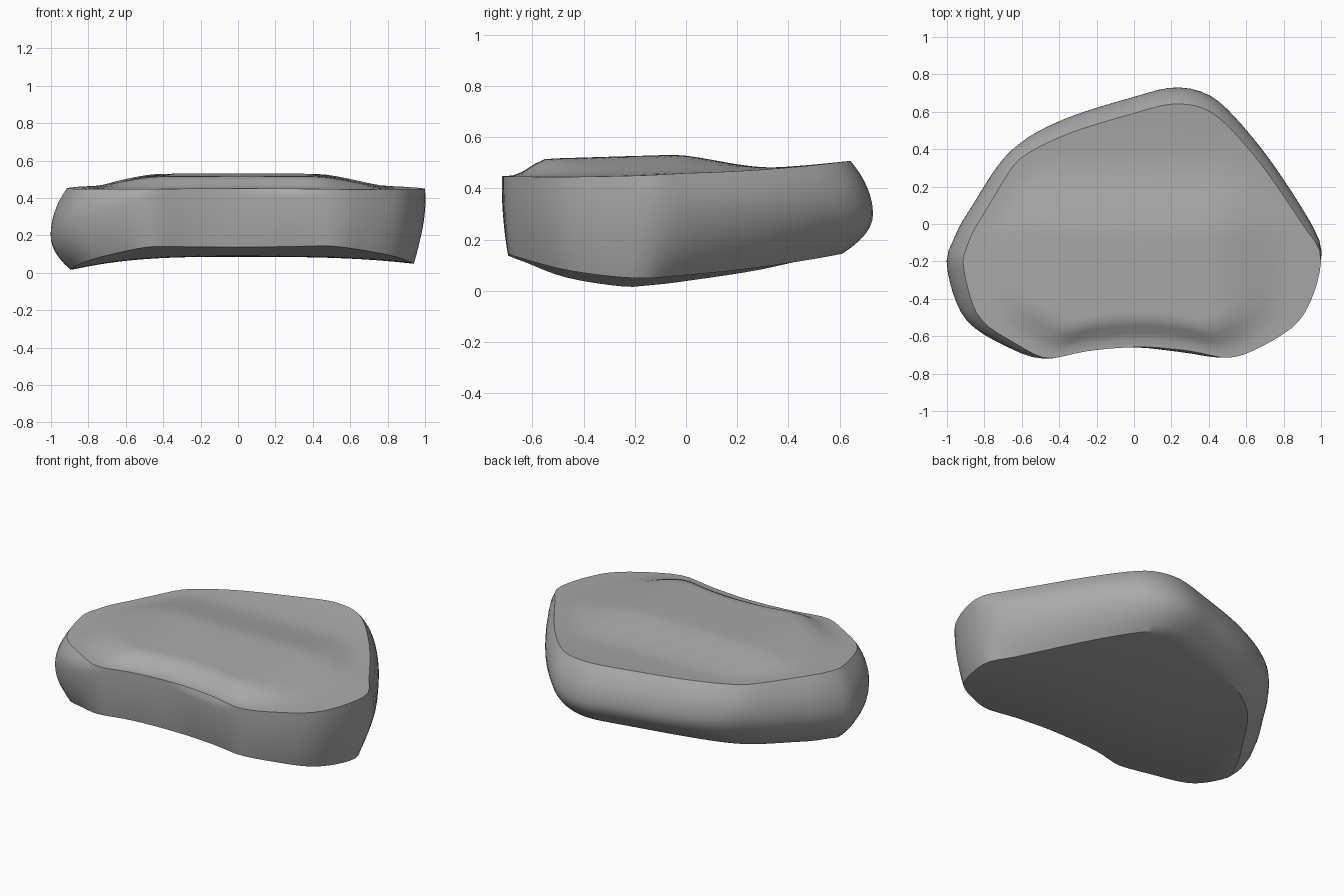
import bpy
import bmesh
from mathutils import Vector

cube = bpy.data.objects.get("Cube")
if cube:
    bpy.data.objects.remove(cube, do_unlink=True)

SEGMENTS, SIDE_RINGS, CAP_RINGS = 96, 14, 16
CENTRE = Vector((0, -.05))

# Widest outline, counter-clockwise from the left end
OUTLINE = [Vector(p) for p in (
    (1, -.2), (.97, -.04), (.75, .31), (.55, .56), (.4, .69), (.22, .73),
    (0, .68), (-.4, .55), (-.67, .38), (-.87, .09), (-.96, -.07), (-1, -.23),
    (-.9, -.51), (-.65, -.67), (-.47, -.72), (-.25, -.68), (0, -.66),
    (.25, -.685), (.47, -.715), (.62, -.685), (.85, -.55), (.95, -.4))]


def smooth(t):
    t = min(max(t, 0), 1)
    return t * t * (3 - 2 * t)


def closed_spline(points, count):
    """Sample a closed Catmull-Rom curve evenly along its length."""
    n, dense = len(points), []
    for i in range(n):
        a, b, c, d = (points[(i + k) % n] for k in (-1, 0, 1, 2))
        for k in range(20):
            t = k / 20
            dense.append((b * 2 + (c - a) * t + (a * 2 - b * 5 + c * 4 - d) * t**2
                          + (b * 3 - a - c * 3 + d) * t**3) / 2)
    lengths = [0]
    for i, p in enumerate(dense):
        lengths.append(lengths[-1] + (dense[(i + 1) % len(dense)] - p).length)
    result, j = [], 0
    for k in range(count):
        target = lengths[-1] * k / count
        while lengths[j + 1] <= target:
            j += 1
        f = (target - lengths[j]) / (lengths[j + 1] - lengths[j])
        result.append(dense[j].lerp(dense[(j + 1) % len(dense)], f))
    return result


def top_height(p, s):
    """Rim height plus the raised plateau near the front."""
    x, y = p
    base = .47 + .09 * max(y, 0)**2 - .03 * max(-y, 0) - .015 * abs(x)**3
    plateau = smooth((.95 - s) / .22) * smooth((.37 - y) / .45) * smooth((.85 - abs(x)) / .45)
    return base + .062 * plateau


def bottom_height(p):
    """Underside saddle: low at both ends, high at front and back."""
    x, y = p
    rise = (.18 if y < -.1 else .12) * (y + .1)**2
    return .085 + rise - (.1 if x < 0 else .045) * abs(x)**3


outline = closed_spline(OUTLINE, SEGMENTS)
normals = []
for i in range(SEGMENTS):
    d = outline[(i + 2) % SEGMENTS] - outline[i - 2]
    normals.append(Vector((d.y, -d.x)).normalized())


def side_point(i, t):
    """Bulging wall, t from bottom rim to top rim."""
    p, n = outline[i], normals[i]
    lean = max(n.y, -n.x, 0)
    peak = .95 - .53 * lean
    top_in = .088 * lean
    low_in = min(.02 + .1 * max(n.y, 0) + .08 * max(-n.x, 0) + .04 * max(n.x, 0), .12)
    low, high = p - n * low_in, p - n * top_in
    inset = low_in * ((peak - t) / peak)**2 if t < peak else top_in * ((t - peak) / (1 - peak))**2
    z0, z1 = bottom_height(low), top_height(high, 1)
    return (*(p - n * inset), z0 + (z1 - z0) * t)


bm = bmesh.new()


def bridge(a, b):
    for i in range(SEGMENTS):
        j = (i + 1) % SEGMENTS
        bm.faces.new((a[i], a[j], b[j], b[i]))


# Side wall
rings = [[bm.verts.new(side_point(i, k / SIDE_RINGS)) for i in range(SEGMENTS)]
         for k in range(SIDE_RINGS + 1)]
for a, b in zip(rings, rings[1:]):
    bridge(a, b)


# Upper and lower surfaces, shrinking towards the centre
def cap(rim, height):
    points = [v.co.xy for v in rim]
    last = rim
    for k in range(1, CAP_RINGS):
        s = 1 - k / CAP_RINGS
        ring = []
        for p in points:
            q = CENTRE.lerp(p, s)
            ring.append(bm.verts.new((*q, height(q, s))))
        bridge(last, ring)
        last = ring
    tip = bm.verts.new((*CENTRE, height(CENTRE, 0)))
    for i in range(SEGMENTS):
        bm.faces.new((last[i], last[(i + 1) % SEGMENTS], tip))


cap(rings[-1], top_height)
cap(rings[0], lambda p, s: bottom_height(p))
bmesh.ops.recalc_face_normals(bm, faces=bm.faces)

mesh = bpy.data.meshes.new("rounded_slab")
bm.to_mesh(mesh)
bm.free()
slab = bpy.data.objects.new("rounded_slab", mesh)
bpy.context.collection.objects.link(slab)

# Plain grey material
grey = bpy.data.materials.new("plain_grey")
grey.use_nodes = True
colour = (.4, .4, .4, 1)
grey.diffuse_color = colour
grey.node_tree.nodes["Principled BSDF"].inputs["Base Color"].default_value = colour
mesh.materials.append(grey)

bpy.ops.object.select_all(action="DESELECT")
slab.select_set(True)
bpy.context.view_layer.objects.active = slab
bpy.ops.object.shade_smooth_by_angle(angle=.55)
